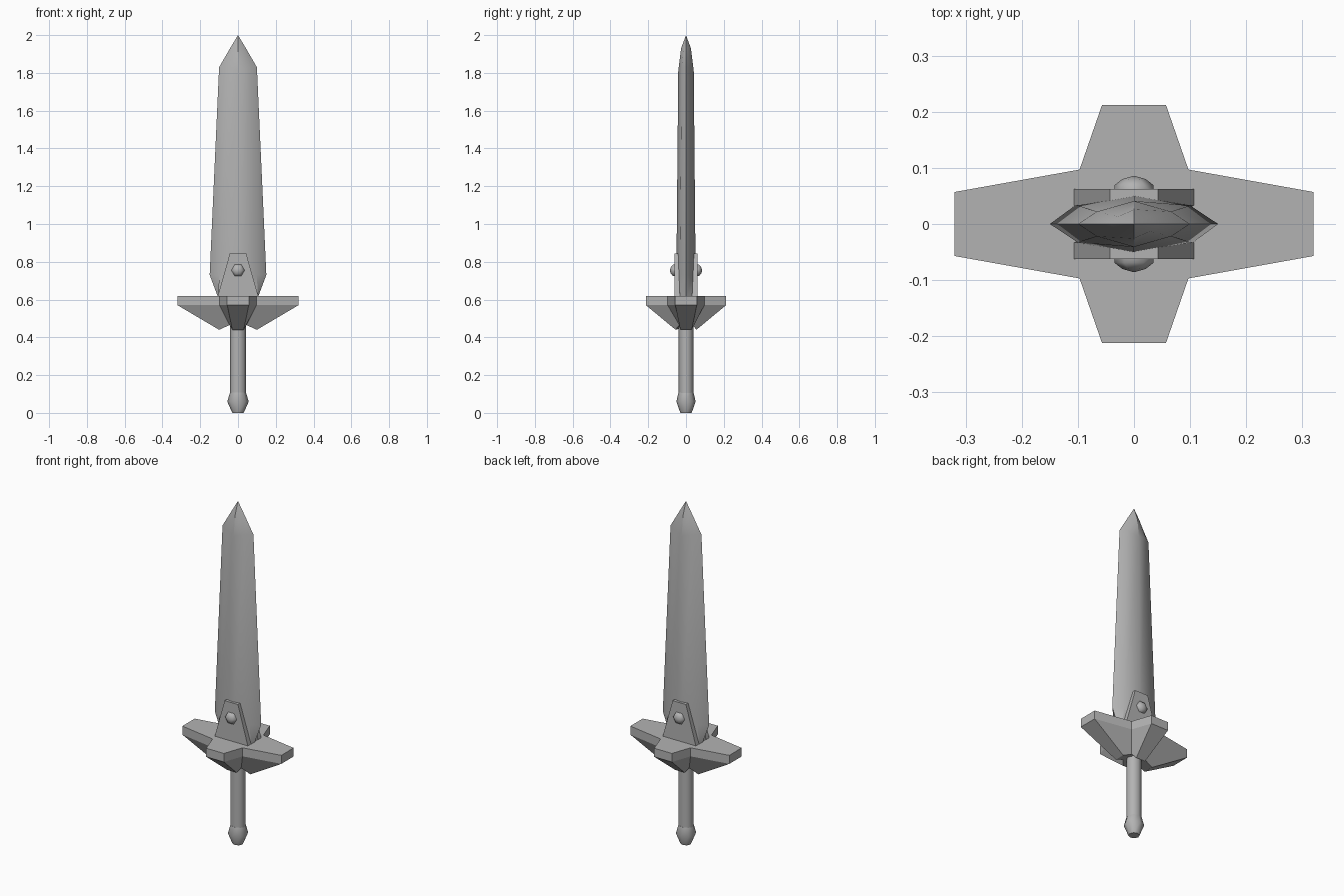
import bpy, bmesh, math

if "Cube" in bpy.data.objects:
    bpy.data.objects.remove(bpy.data.objects["Cube"])

steel = bpy.data.materials.new("grey_steel")
steel.diffuse_color = (0.45, 0.45, 0.45, 1)
steel.use_nodes = True
steel.node_tree.nodes["Principled BSDF"].inputs["Base Color"].default_value = steel.diffuse_color


def finish(name, bm, smooth=None):
    bmesh.ops.recalc_face_normals(bm, faces=bm.faces)
    mesh = bpy.data.meshes.new(name)
    bm.to_mesh(mesh)
    bm.free()
    mesh.materials.append(steel)
    ob = bpy.data.objects.new(name, mesh)
    bpy.context.collection.objects.link(ob)
    if smooth:
        bpy.ops.object.select_all(action='DESELECT')
        ob.select_set(True)
        bpy.context.view_layer.objects.active = ob
        bpy.ops.object.shade_smooth_by_angle(angle=math.radians(smooth))
    return ob


def loft(name, rings, smooth=None, tip=None):
    """Skin equal-length rings of points; cap the ends or close to a tip."""
    bm = bmesh.new()
    rows = [[bm.verts.new(p) for p in ring] for ring in rings]
    n = len(rows[0])
    for a, b in zip(rows, rows[1:]):
        for i in range(n):
            j = (i + 1) % n
            bm.faces.new((a[i], a[j], b[j], b[i]))
    bm.faces.new(rows[0])
    if tip:
        t = bm.verts.new(tip)
        for i in range(n):
            bm.faces.new((rows[-1][i], rows[-1][(i + 1) % n], t))
    else:
        bm.faces.new(rows[-1])
    return finish(name, bm, smooth)


def circle(r, z, n=8, ry=None):
    ry = ry or r
    return [(r * math.cos(math.tau * i / n), ry * math.sin(math.tau * i / n), z)
            for i in range(n)]


def quadrants(arm_x, corner, arm_y):
    """Mirror three points of one quadrant into a closed cross outline."""
    q = [arm_x, corner, arm_y]
    out = []
    for sx, sy in ((1, 1), (-1, 1), (-1, -1), (1, -1)):
        pts = q if sx * sy > 0 else q[::-1]
        out += [(sx * x, sy * y, z) for x, y, z in pts]
    return out


# Grip and pommel
loft("grip", [circle(0.043, 0.10, 8, 0.039), circle(0.043, 0.50, 8, 0.039)], 50)
loft("pommel", [circle(0.03, 0), circle(0.057, 0.06, 8, 0.051),
                circle(0.042, 0.108, 8, 0.04)], 50)

# Four-armed crossguard, tapering underneath to a notched collar
loft("crossguard", [
    quadrants((0.10, 0.03, 0.44), (0.045, 0.035, 0.465), (0.03, 0.055, 0.44)),
    quadrants((0.32, 0.057, 0.57), (0.097, 0.097, 0.57), (0.057, 0.212, 0.57)),
    quadrants((0.32, 0.057, 0.62), (0.097, 0.097, 0.62), (0.057, 0.212, 0.62))])


# Blade: edge, bevel and ridge points of each section
def section(w, ze, fx, fy, zf, t, zt):
    return [(w, 0, ze), (fx, fy, zf), (0, t, zt), (-fx, fy, zf),
            (-w, 0, ze), (-fx, -fy, zf), (0, -t, zt), (fx, -fy, zf)]


loft("blade", [section(0.105, 0.61, 0.105, 0.033, 0.61, 0.05, 0.61),
               section(0.15, 0.73, 0.10, 0.033, 0.73, 0.051, 0.73),
               section(0.10, 1.83, 0.066, 0.022, 1.83, 0.041, 1.81),
               section(0.042, 1.93, 0.028, 0.013, 1.93, 0.026, 1.93)],
     25, (0, 0, 2.0))

# Clamp plates and rivets on both faces of the blade
trapezoid = [(-0.107, 0.62), (0.107, 0.62), (0.043, 0.845), (-0.043, 0.845)]
for side, s in (("front", -1), ("back", 1)):
    loft(side + "_plate", [[(x, s * y, z) for x, z in trapezoid]
                           for y in (0.033, 0.062)])
    loft(side + "_rivet", [[(x, s * y, z + 0.755) for x, z, _ in circle(r, 0, 6)]
                           for r, y in ((0.035, 0.055), (0.035, 0.069), (0.021, 0.08))],
         60, (0, s * 0.086, 0.755))
